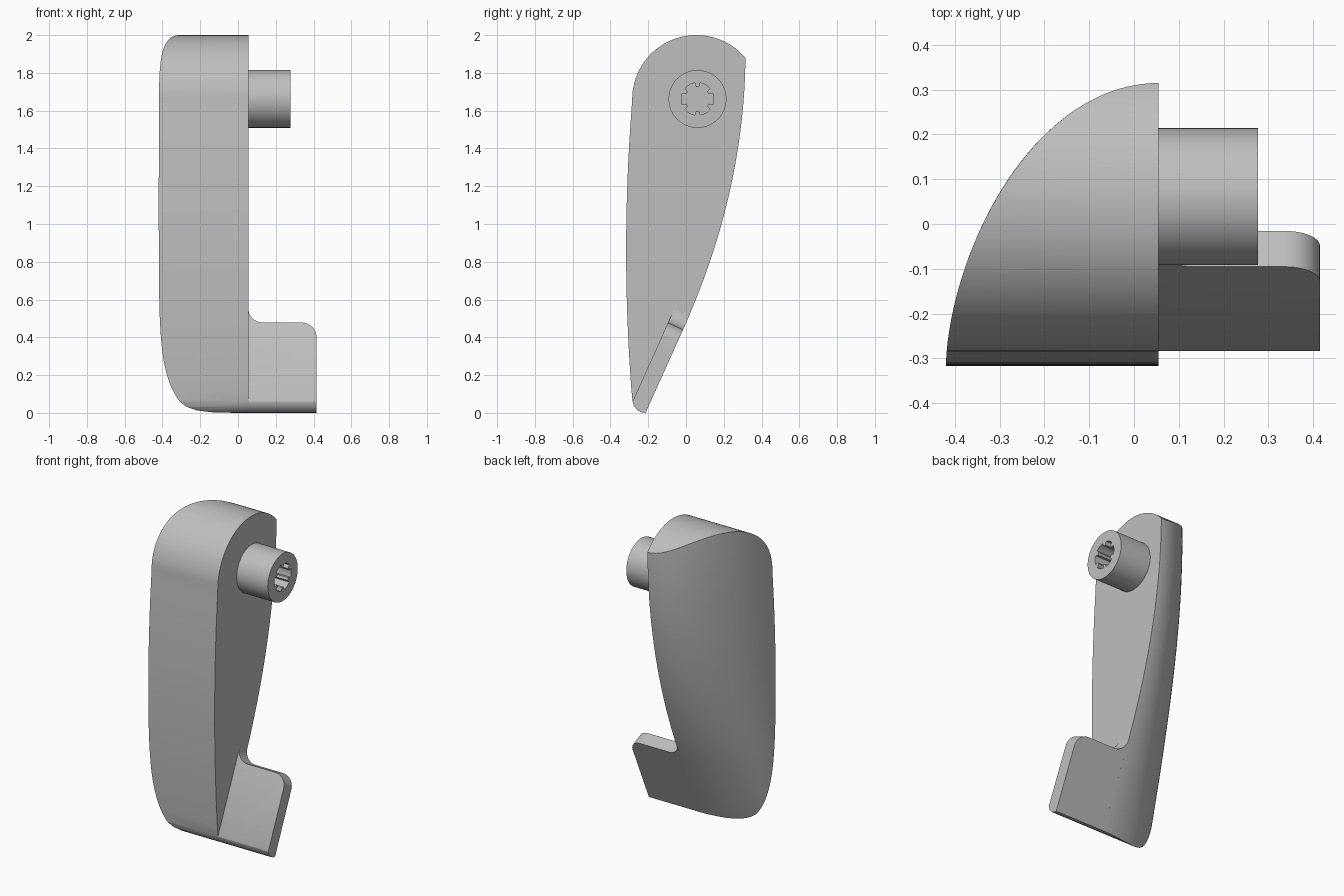
import bpy, bmesh, math
from mathutils import Vector

cube = bpy.data.objects.get("Cube")
if cube:
    bpy.data.objects.remove(cube, do_unlink=True)

grey = bpy.data.materials.new("light grey")
grey.use_nodes = True
tone = (0.52, 0.52, 0.52, 1)
grey.diffuse_color = tone
grey.node_tree.nodes["Principled BSDF"].inputs["Base Color"].default_value = tone


def loft(name, rings):
    """Closed solid through rings that share one point count."""
    bm = bmesh.new()
    loops = [[bm.verts.new(p) for p in ring] for ring in rings]
    n = len(loops[0])
    for a, b in zip(loops, loops[1:]):
        for i in range(n):
            j = (i + 1) % n
            bm.faces.new((a[i], a[j], b[j], b[i]))
    bm.faces.new(loops[0])
    bm.faces.new(loops[-1])
    bmesh.ops.recalc_face_normals(bm, faces=bm.faces)
    mesh = bpy.data.meshes.new(name)
    bm.to_mesh(mesh)
    bm.free()
    mesh.materials.append(grey)
    obj = bpy.data.objects.new(name, mesh)
    bpy.context.collection.objects.link(obj)
    return obj


def prism_x(name, outline, x0, x1):
    return loft(name, [[(x, y, z) for y, z in outline] for x in (x0, x1)])


def arc(cx, cy, r, start, end, steps):
    angles = [math.radians(start + (end - start) * i / steps) for i in range(steps + 1)]
    return [(cx + r * math.cos(a), cy + r * math.sin(a)) for a in angles]


def combine(obj, tool, operation):
    mod = obj.modifiers.new("cut", "BOOLEAN")
    mod.operation, mod.solver, mod.object = operation, "EXACT", tool
    bpy.context.view_layer.objects.active = obj
    bpy.ops.object.modifier_apply(modifier=mod.name)
    bpy.data.objects.remove(tool, do_unlink=True)


# Side profile: rounded toe, slightly bowed front, round top
FACE = 0.055
HEEL = -0.214


def side_profile():
    toe = [(HEEL, 0), (-0.235, 0.003), (-0.257, 0.014), (-0.273, 0.033), (-0.283, 0.06)]
    front = []
    for i in range(1, 24):
        z = 0.06 + 1.6 * i / 24
        front.append((-0.284 - 0.033 * (1 - ((z - 0.86) / 0.8) ** 2), z))
    return toe + front + arc(0.055, 1.66, 0.34, 180, 0, 48) + [(0.395, 0)]


# Back surface: bowed spine with a rounded section falling off to the right
def spine(z):
    t = max(0, z - 0.44)
    return HEEL + 0.45 * z - 0.153 * t * t


def back_section(z):
    y = spine(z)
    depth = math.hypot(y + 0.317, 0.2 * (1 - z / 2))
    ring = [(0.2, -0.6, z), (0.2, y, z)]
    for i in range(41):
        u = math.sin(math.pi / 2 * i / 40)
        fall = 1 - max(0, 1 - u * u) ** 0.6
        ring.append((FACE - 0.475 * u, y - depth * fall, z))
    return ring + [(FACE - 0.475, -0.6, z)]


body = prism_x("handle_body", side_profile(), -0.5, FACE)
combine(body, loft("back_shape", [back_section(-0.05 + 2.1 * i / 60) for i in range(61)]),
        "INTERSECT")

# Sloping tab with a round outer corner and a fillet against the body
along = Vector((0, 0.41, 0.912)).normalized()
through = Vector((0, along.z, -along.y))
base = Vector((0, -0.283, 0.06))
top, r = 0.458, 0.08
outline = [(0.05, -0.15), (0.415, -0.15)]
outline += arc(0.415 - r, top - r, r, 0, 90, 12)
outline += arc(FACE + r, top + r, r, 270, 180, 12)
outline += [(0.05, top + r)]
tab = loft("side_tab", [[base + along * s + through * d + Vector((x, 0, 0))
                         for x, s in outline] for d in (0, 0.0875)])
combine(tab, prism_x("tab_trim", side_profile(), -0.5, 0.6), "INTERSECT")

# Pivot peg with a splined socket
PEG_Y, PEG_Z = 0.061, 1.662
peg = prism_x("pivot_peg", arc(PEG_Y, PEG_Z, 0.153, 0, 354.375, 63), FACE - 0.01, 0.277)
socket = []
for k in range(6):
    socket += arc(PEG_Y, PEG_Z, 0.086, k * 60 - 20, k * 60 + 20, 5)
    socket += arc(PEG_Y, PEG_Z, 0.064, k * 60 + 23, k * 60 + 37, 2)
combine(peg, prism_x("socket_cut", socket, 0.1, 0.4), "DIFFERENCE")

# Smooth curves, sharp edges
bpy.ops.object.select_all(action="DESELECT")
for obj in (body, tab, peg):
    obj.select_set(True)
bpy.context.view_layer.objects.active = body
bpy.ops.object.shade_smooth_by_angle(angle=math.radians(30))
